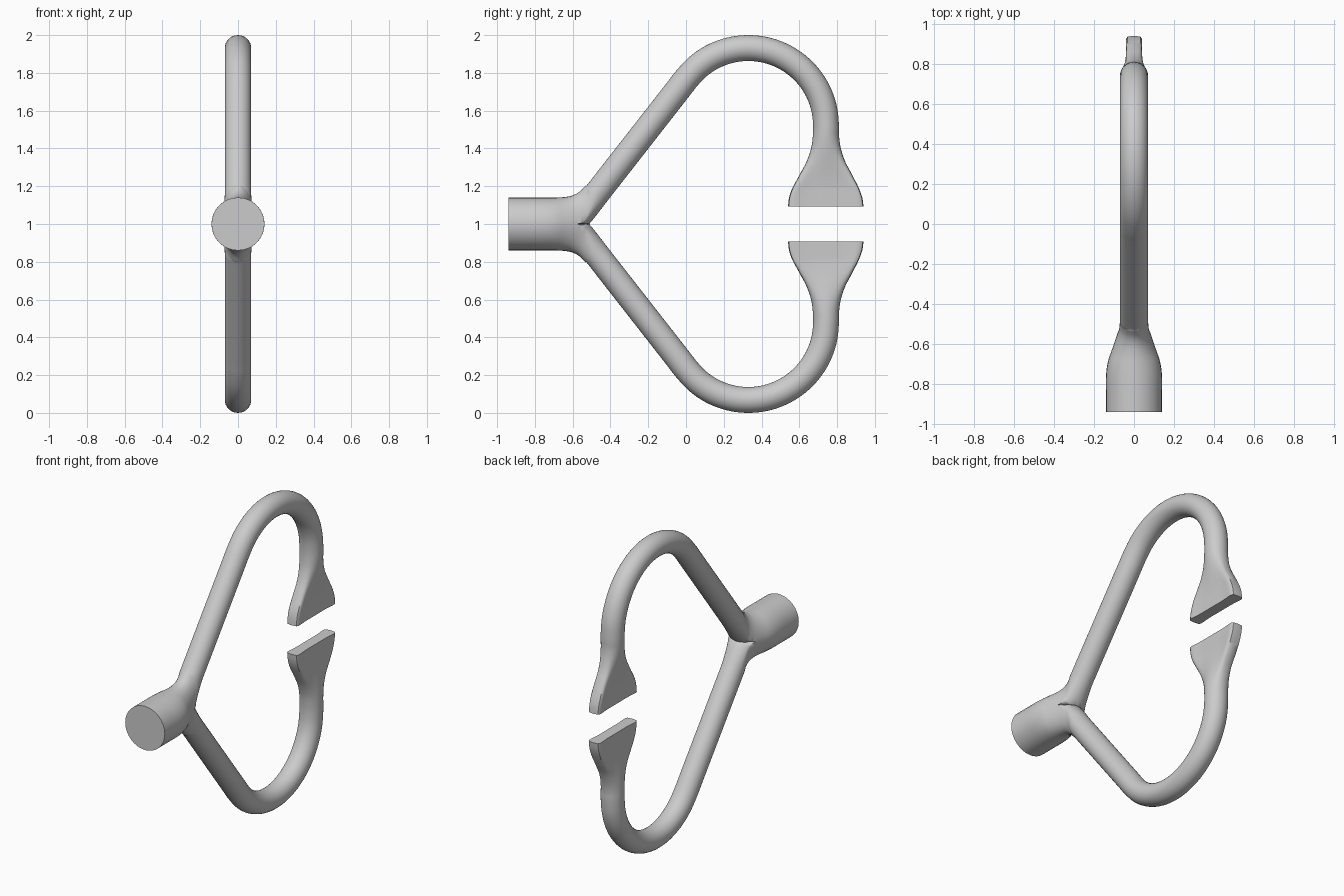
import bpy
import bmesh
import math
from mathutils import Vector

if "Cube" in bpy.data.objects:
    bpy.data.objects.remove(bpy.data.objects["Cube"], do_unlink=True)

SIDES = 32      # points around each cross-section
STEPS = 4       # smooth steps between key sections

grey = bpy.data.materials.new("light_grey")
grey.use_nodes = True
grey.diffuse_color = (0.6, 0.6, 0.6, 1)
grey.node_tree.nodes["Principled BSDF"].inputs["Base Color"].default_value = grey.diffuse_color


def section(inner, outer, half_width, roundness=1.0, flatness=0.0):
    """Key section: inner and outer edge (y, z), half width, half-disc to round, round to pad."""
    return Vector((*inner, *outer, half_width, roundness, flatness))


# Handle: a half cylinder (heights measured from the mirror plane) turning into the arm
keys = [section((y, 0), (y, 0.14), 0.14, 0) for y in (-0.94, -0.85, -0.76)]
keys += [
    section((-0.69, 0), (-0.70, 0.14), 0.131, 0),
    section((-0.63, 0), (-0.65, 0.142), 0.111, 0),
    section((-0.58, 0), (-0.605, 0.15), 0.094, 0),
    section((-0.54, 0), (-0.565, 0.17), 0.081, 0.15),
    section((-0.513, 0), (-0.53, 0.205), 0.073, 0.55),
]

# Straight arm, running up to the point where it meets the bend
bend = Vector((0.33, 0.52))
outer_r, inner_r, tube = 0.48, 0.343, 0.07
start = math.radians(142)
normal = Vector((math.cos(start), math.sin(start)))
along = Vector((normal.y, -normal.x))
for i in range(8):
    back = along * (0.78 - 0.1 * i)
    keys.append(section(bend + normal * inner_r - back, bend + normal * outer_r - back, tube))

# Round bend
for i in range(13):
    a = start * (1 - i / 12)
    d = Vector((math.cos(a), math.sin(a)))
    keys.append(section(bend + d * inner_r, bend + d * outer_r, tube))

# Jaw: the tube flares into a thin pad with thicker rims
for z, inner, outer, flat in (
    (0.46, 0.671, 0.811, 0.05), (0.40, 0.662, 0.82, 0.2), (0.33, 0.638, 0.843, 0.5),
    (0.26, 0.601, 0.88, 0.8), (0.19, 0.563, 0.915, 1), (0.14, 0.546, 0.933, 1),
    (0.093, 0.54, 0.94, 1),
):
    keys.append(section((inner, z), (outer, z), tube, 1, flat))


def smooth_path(pts):
    """Catmull-Rom interpolation of every section value."""
    result = []
    for i in range(len(pts) - 1):
        p0, p1, p2 = pts[max(i - 1, 0)], pts[i], pts[i + 1]
        p3 = pts[min(i + 2, len(pts) - 1)]
        for k in range(STEPS):
            t = k / STEPS
            result.append(p1 + t * 0.5 * ((p2 - p0) + t * (
                (2 * p0 - 5 * p1 + 4 * p2 - p3) + t * (3 * (p1 - p2) + p3 - p0))))
    return result + [pts[-1]]


def ring(bm, s):
    iy, iz, oy, oz, width, roundness, flat = s
    roundness = min(max(roundness, 0), 1)
    flat = min(max(flat, 0), 1)
    verts = []
    for k in range(SIDES):
        a = math.tau * k / SIDES
        c, v = math.cos(a), math.sin(a)
        half_disc = max(v, 0)
        h = half_disc + roundness * (0.5 + 0.5 * v - half_disc)
        rim = math.copysign(abs(c) ** (1 - 0.55 * flat), c)
        x = width * rim * (1 - 0.5 * flat * (1 - v ** 4))
        z = max(iz + (oz - iz) * h, 0)
        verts.append(bm.verts.new((x, iy + (oy - iy) * h, z)))
    return verts


# Loft the upper half
bm = bmesh.new()
rings = [ring(bm, s) for s in smooth_path(keys)]
for r, q in zip(rings, rings[1:]):
    for k in range(SIDES):
        n = (k + 1) % SIDES
        bm.faces.new((r[k], r[n], q[n], q[k]))
bm.faces.new(rings[0])
bm.faces.new(rings[-1])
bmesh.ops.recalc_face_normals(bm, faces=bm.faces)

# Open the half on the mirror plane so both halves join
hidden = [f for f in bm.faces if all(abs(v.co.z) < 1e-5 for v in f.verts)]
bmesh.ops.delete(bm, geom=hidden, context="FACES")

mesh = bpy.data.meshes.new("clamp_frame")
bm.to_mesh(mesh)
bm.free()
mesh.materials.append(grey)
frame = bpy.data.objects.new("clamp_frame", mesh)
bpy.context.collection.objects.link(frame)
frame.location.z = 1

# Mirror into the lower half
mirror = frame.modifiers.new("lower_half", "MIRROR")
mirror.use_axis = (False, False, True)
mirror.merge_threshold = 0.0001

bpy.ops.object.select_all(action="DESELECT")
frame.select_set(True)
bpy.context.view_layer.objects.active = frame
bpy.ops.object.modifier_apply(modifier=mirror.name)
bpy.ops.object.shade_smooth_by_angle(angle=math.radians(40))
